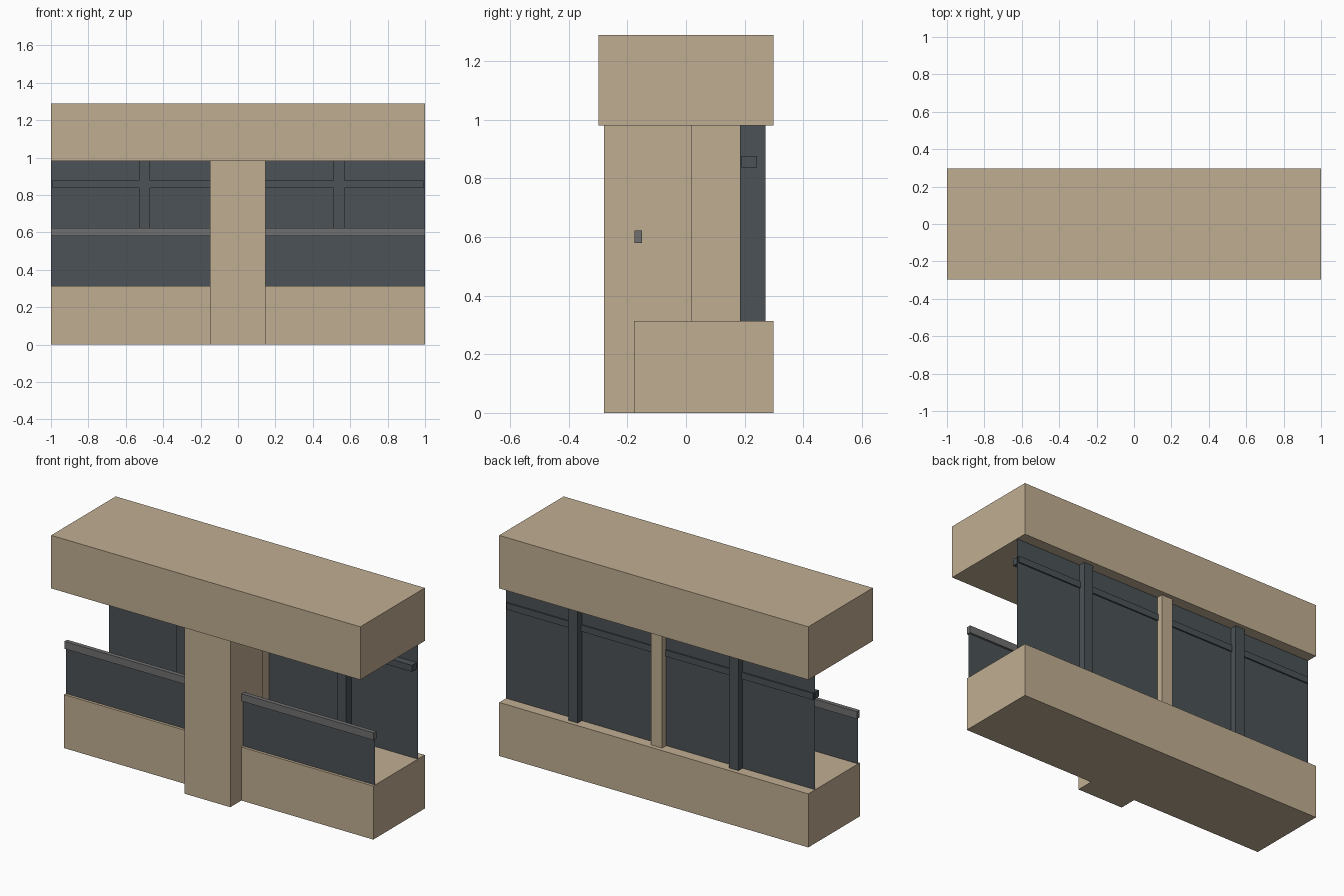
import bpy

if "Cube" in bpy.data.objects:
    bpy.data.objects.remove(bpy.data.objects["Cube"])


def material(name, rgb):
    m = bpy.data.materials.new(name)
    m.diffuse_color = (*rgb, 1)
    m.use_nodes = True
    m.node_tree.nodes["Principled BSDF"].inputs["Base Color"].default_value = m.diffuse_color
    return m


STONE = material("tan stone", (0.527, 0.423, 0.287))
DARK = material("dark slate", (0.070, 0.084, 0.093))
GREY = material("grey metal", (0.165, 0.162, 0.162))


def mesh_object(name, verts, faces, mat):
    me = bpy.data.meshes.new(name)
    me.from_pydata(verts, [], faces)
    me.materials.append(mat)
    ob = bpy.data.objects.new(name, me)
    bpy.context.collection.objects.link(ob)
    return ob


def box(name, x, y, z, mat):
    """Box from (min, max) ranges on each axis."""
    verts = [(a, b, c) for a in x for b in y for c in z]
    faces = [(0, 1, 3, 2), (4, 6, 7, 5), (0, 4, 5, 1),
             (2, 3, 7, 6), (0, 2, 6, 4), (1, 5, 7, 3)]
    return mesh_object(name, verts, faces, mat)


def pane(name, x, y, z, mat):
    """Single upright sheet of glass facing front and back."""
    verts = [(x[0], y, z[0]), (x[1], y, z[0]), (x[1], y, z[1]), (x[0], y, z[1])]
    return mesh_object(name, verts, [(0, 1, 2, 3)], mat)


SILL, HEAD, TOP = 0.313, 0.98, 1.29

# Masonry: parapet base, upper fascia, front column and rear post
box("base_wall", (-1, 1), (-0.178, 0.298), (0, SILL), STONE)
box("upper_fascia", (-1, 1), (-0.298, 0.298), (HEAD, TOP), STONE)
box("front_column", (-0.15, 0.146), (-0.28, 0.02), (0, HEAD), STONE)
box("rear_post", (-0.036, 0.036), (0.02, 0.272), (SILL, HEAD), STONE)

# Each bay: balustrade glass, handrail, rear window, mullion and transom
for side, xo, xi, xm in (("left", -1, -0.15, -0.5), ("right", 1, 0.146, 0.54)):
    s = 1 if xo > 0 else -1
    outer = sorted((xi, xo))
    pane(side + "_balustrade_glass", outer, -0.162, (SILL, 0.585), DARK)
    box(side + "_handrail", outer, (-0.175, -0.15), (0.58, 0.623), GREY)
    pane(side + "_window_glass", sorted((s * 0.036, xo)), 0.234, (SILL, HEAD), DARK)
    box(side + "_mullion", (xm - 0.03, xm + 0.03), (0.185, 0.272), (SILL, HEAD), DARK)
    box(side + "_transom", sorted((s * 0.02, s * 0.992)), (0.19, 0.242), (0.838, 0.876), DARK)
